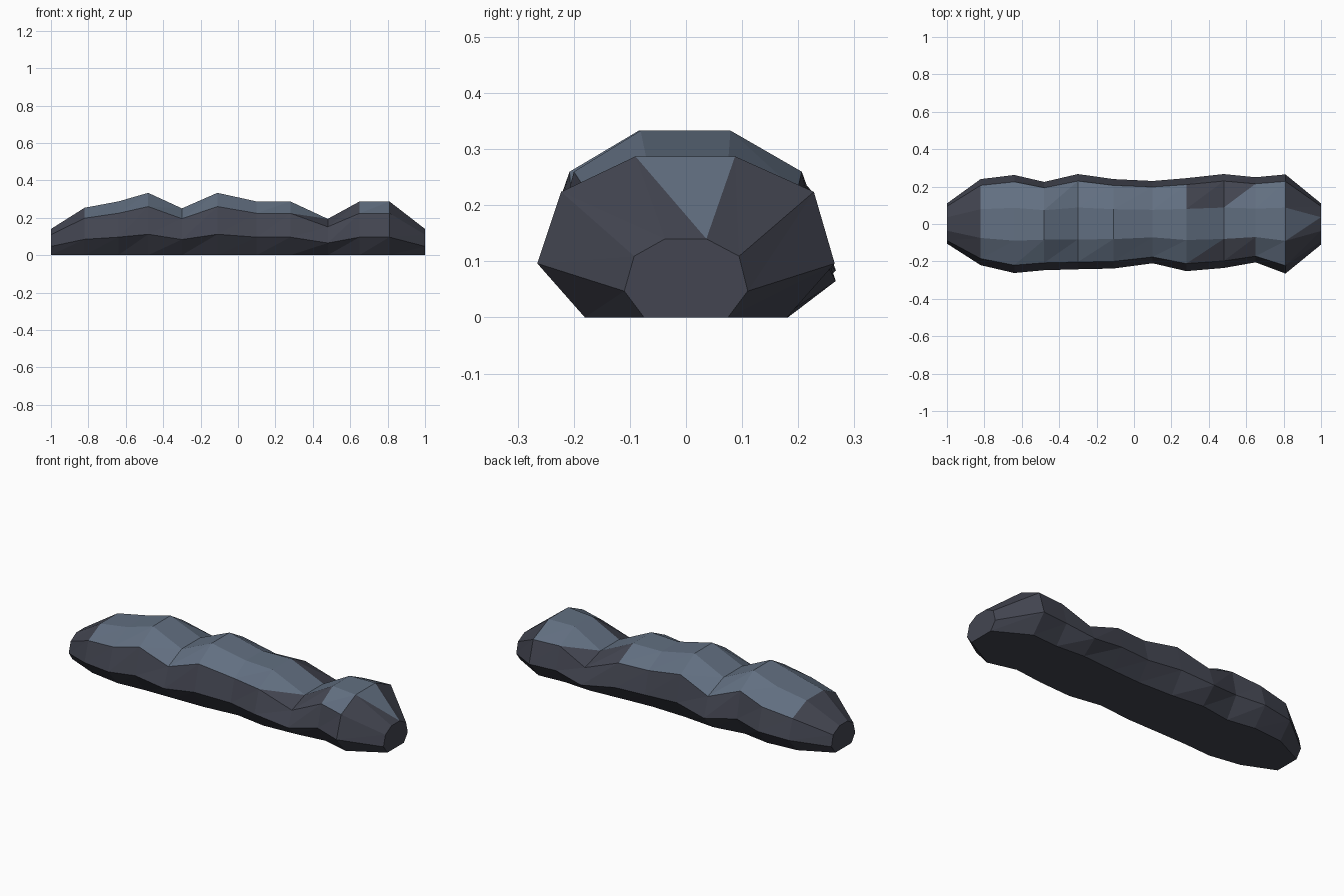
import bpy, bmesh

if "Cube" in bpy.data.objects:
    bpy.data.objects.remove(bpy.data.objects["Cube"])

def material(name, col):
    m = bpy.data.materials.new(name)
    m.diffuse_color = (*col, 1)
    m.use_nodes = True
    m.node_tree.nodes["Principled BSDF"].inputs["Base Color"].default_value = m.diffuse_color
    return m

# Stations along the ridge: x, crest height, front half width, back half width
STATIONS = [
    (-1.00, .140, .105, .110), (-.82, .2535, .220, .240), (-.64, .287, .262, .262),
    (-.48, .333, .247, .225), (-.30, .250, .242, .267), (-.11, .333, .238, .240),
    (.10, .287, .210, .230), (.28, .287, .252, .245), (.48, .194, .235, .267),
    (.65, .287, .205, .250), (.81, .287, .265, .265), (1.00, .140, .110, .110)]

# Cross-section from front foot over the crest to back foot: side, width and height ratios
SECTION = [(-1, .68, 0), (-1, 1, .335), (-1, .84, .78), (-1, .34, 1),
           (1, .33, 1), (1, .86, .78), (1, 1, .335), (1, .68, 0)]

bm = bmesh.new()
rings = []
for x, h, front, back in STATIONS:
    rings.append([bm.verts.new((x, s * w * (front if s < 0 else back), h * z))
                  for s, w, z in SECTION])

# Skin between neighbouring sections, always split on the same diagonal
n = len(SECTION)
for a, b in zip(rings, rings[1:]):
    for j in range(n):
        k = (j + 1) % n
        bm.faces.new((a[j], b[k], a[k]))
        bm.faces.new((a[j], b[j], b[k]))
# Flat ends
bm.faces.new(rings[0])
bm.faces.new(rings[-1])
bmesh.ops.recalc_face_normals(bm, faces=bm.faces)

# Lighter stone on the high facets, dark stone elsewhere
for f in bm.faces:
    f.smooth = False
    height = sum(v.co.z for v in f.verts) / len(f.verts)
    f.material_index = 1 if height > .2247 else 0

mesh = bpy.data.meshes.new("rock_ridge")
bm.to_mesh(mesh)
bm.free()
mesh.materials.append(material("dark stone", (.056, .060, .082)))
mesh.materials.append(material("light stone", (.122, .160, .220)))
ob = bpy.data.objects.new("rock_ridge", mesh)
bpy.context.collection.objects.link(ob)
